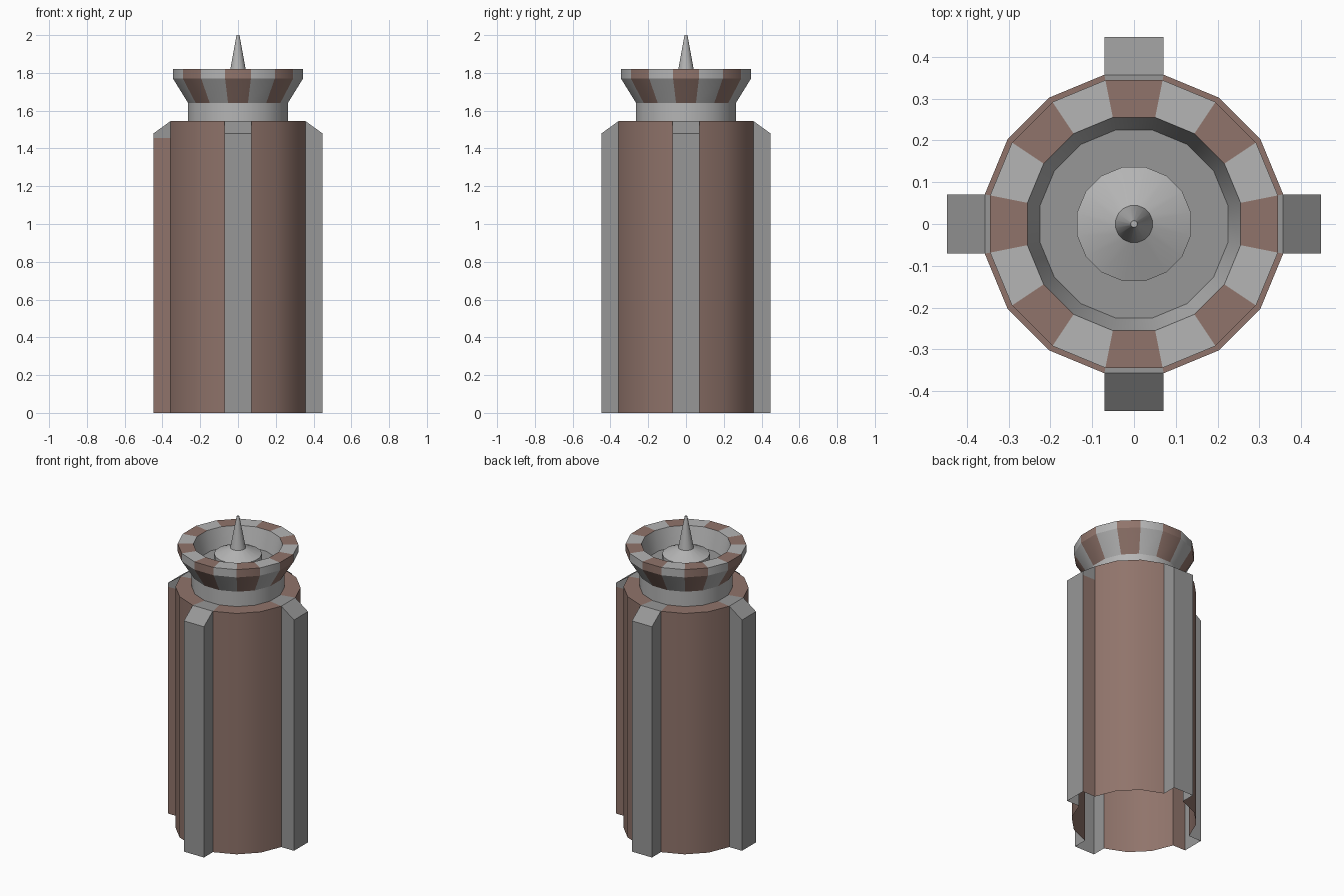
import bpy, bmesh, math

if "Cube" in bpy.data.objects:
    bpy.data.objects.remove(bpy.data.objects["Cube"])

N = 16
STEP = 2 * math.pi / N
GREY, BROWN, PALE = 0, 1, 2
materials = []
for mat_name, rgb in (("grey", (0.31, 0.31, 0.31)),
                      ("brown", (0.28, 0.175, 0.147)),
                      ("pale_grey", (0.46, 0.46, 0.46))):
    m = bpy.data.materials.new(mat_name)
    m.diffuse_color = (*rgb, 1)
    m.use_nodes = True
    m.node_tree.nodes["Principled BSDF"].inputs["Base Color"].default_value = m.diffuse_color
    materials.append(m)


def finish(name, bm):
    bmesh.ops.remove_doubles(bm, verts=bm.verts, dist=0.0005)
    mesh = bpy.data.meshes.new(name)
    bm.to_mesh(mesh)
    bm.free()
    for m in materials:
        mesh.materials.append(m)
    obj = bpy.data.objects.new(name, mesh)
    bpy.context.collection.objects.link(obj)
    bpy.ops.object.select_all(action='DESELECT')
    obj.select_set(True)
    bpy.context.view_layer.objects.active = obj
    bpy.ops.object.shade_smooth_by_angle(angle=math.radians(25))


def lathe(bm, profile, colour, cap=False, skip=lambda j, i: False):
    """Revolve (radius, z) points; side i is centred on angle i * STEP."""
    rings = [[bm.verts.new((r * math.cos((i - .5) * STEP), r * math.sin((i - .5) * STEP), z))
              for i in range(N)] for r, z in profile]
    for j in range(len(rings) - 1):
        a, b = rings[j], rings[j + 1]
        for i in range(N):
            if not skip(j, i):
                k = (i + 1) % N
                f = bm.faces.new((a[i], a[k], b[k], b[i]))
                f.material_index = colour(j, i)
    if cap:
        bm.faces.new(rings[-1]).material_index = PALE


# Hollow tower shell with brown walls, open below, and four hollow fins
R, TOP = 0.364, 1.545
bm = bmesh.new()
lathe(bm, [(R, 0), (R, TOP), (0.269, TOP)],
      lambda j, i: GREY if j == 1 and i % 4 == 0 else BROWN,
      skip=lambda j, i: j == 0 and i % 4 == 0)
w, inner, outer = R * math.sin(STEP / 2), R * math.cos(STEP / 2), 0.447
SHOULDER, PAINT = 1.48, 1.455
for q in range(4):
    c, s = round(math.cos(q * math.pi / 2)), round(math.sin(q * math.pi / 2))

    def face(points, mat=GREY):
        vs = [bm.verts.new((x * c - y * s, x * s + y * c, z)) for x, y, z in points]
        bm.faces.new(vs).material_index = mat

    face([(outer, -w, 0), (outer, w, 0), (outer, w, SHOULDER), (outer, -w, SHOULDER)])
    face([(outer, -w, SHOULDER), (outer, w, SHOULDER), (inner, w, TOP), (inner, -w, TOP)])
    face([(inner, -w, 0), (outer, -w, 0), (outer, -w, SHOULDER), (inner, -w, TOP)])
    # one flank of each side fin is painted up to just below the shoulder
    face([(outer, w, 0), (inner, w, 0), (inner, w, PAINT), (outer, w, PAINT)],
         GREY if q % 2 else BROWN)
    face([(outer, w, PAINT), (inner, w, PAINT), (inner, w, TOP), (outer, w, SHOULDER)])
finish("tower_body", bm)


# Neck and flared striped bowl with a sunken floor
def bowl_colour(j, i):
    if j in (1, 2, 3):
        return PALE if i % 2 else BROWN
    return GREY if j == 5 else PALE


bm = bmesh.new()
lathe(bm, [(0.269, TOP), (0.269, 1.64), (0.351, 1.77), (0.351, 1.82),
           (0.26, 1.82), (0.229, 1.70), (0.139, 1.70)], bowl_colour)
finish("striped_bowl", bm)

# Low drum with a conical lid in the bowl
bm = bmesh.new()
lathe(bm, [(0.139, 1.70), (0.139, 1.76), (0.045, 1.80)], lambda j, i: PALE)
finish("drum_lid", bm)

# Spike
bm = bmesh.new()
lathe(bm, [(0.045, 1.80), (0.008, 2.0)], lambda j, i: PALE, cap=True)
finish("spike", bm)
